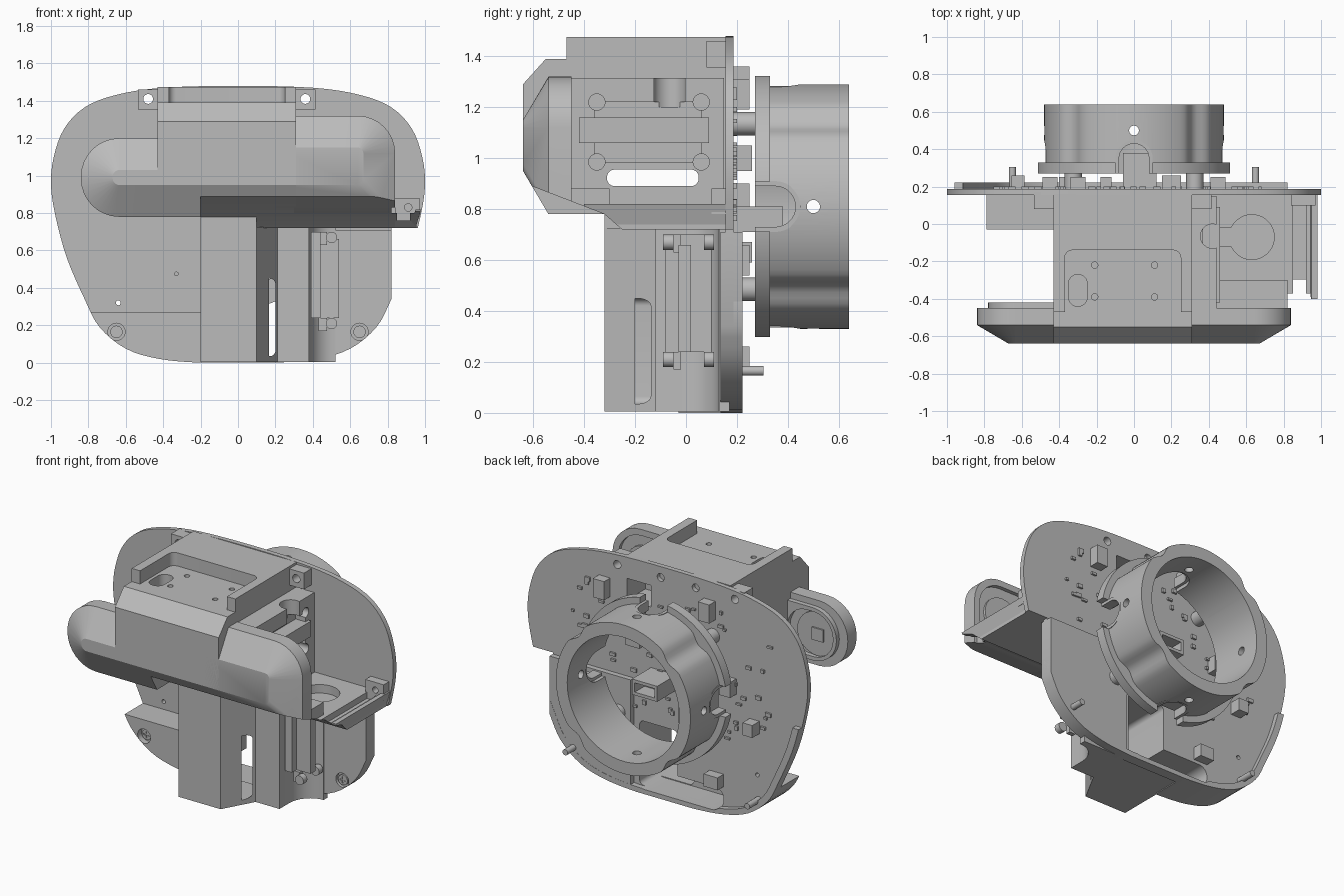
import bpy, bmesh, math, random
from mathutils import Vector, Matrix

if "Cube" in bpy.data.objects:
    bpy.data.objects.remove(bpy.data.objects["Cube"])
random.seed(4)
grey = bpy.data.materials.new("plain grey")
grey.use_nodes = True
grey.diffuse_color = (0.5, 0.5, 0.5, 1)
grey.node_tree.nodes["Principled BSDF"].inputs["Base Color"].default_value = (0.5, 0.5, 0.5, 1)
parts = []


def make(name, bm):
    bmesh.ops.recalc_face_normals(bm, faces=bm.faces)
    mesh = bpy.data.meshes.new(name)
    bm.to_mesh(mesh)
    bm.free()
    mesh.materials.append(grey)
    obj = bpy.data.objects.new(name, mesh)
    bpy.context.collection.objects.link(obj)
    parts.append(obj)
    return obj


def loft(name, rings):
    bm = bmesh.new()
    rows = [[bm.verts.new(p) for p in ring] for ring in rings]
    n = len(rows[0])
    for a, b in zip(rows, rows[1:]):
        for i in range(n):
            bm.faces.new((a[i], a[(i + 1) % n], b[(i + 1) % n], b[i]))
    bm.faces.new(rows[0])
    bm.faces.new(rows[-1])
    return make(name, bm)


def prism(name, pts, lo, hi, axis="y"):
    place = {"x": lambda p, t: (t, p[0], p[1]),
             "y": lambda p, t: (p[0], t, p[1]),
             "z": lambda p, t: (p[0], p[1], t)}[axis]
    return loft(name, [[place(p, t) for p in pts] for t in (lo, hi)])


def box(name, x0, x1, y0, y1, z0, z1):
    return prism(name, [(x0, y0), (x1, y0), (x1, y1), (x0, y1)], z0, z1, "z")


def cyl(name, centre, r, depth, axis="y", segments=24):
    turn = {"x": Matrix.Rotation(math.pi / 2, 4, "Y"),
            "y": Matrix.Rotation(math.pi / 2, 4, "X"), "z": Matrix()}[axis]
    bm = bmesh.new()
    bmesh.ops.create_cone(bm, cap_ends=True, segments=segments, radius1=r, radius2=r,
                          depth=depth, matrix=Matrix.Translation(centre) @ turn)
    return make(name, bm)


def cut(obj, *cutters, op="DIFFERENCE", keep=False):
    for c in cutters:
        mod = obj.modifiers.new("cut", "BOOLEAN")
        mod.operation, mod.solver, mod.object = op, "EXACT", c
    bpy.context.view_layer.update()
    graph = bpy.context.evaluated_depsgraph_get()
    mesh = bpy.data.meshes.new_from_object(obj.evaluated_get(graph))
    obj.modifiers.clear()
    obj.data = mesh
    if not keep:
        drop(*cutters)


def drop(*objs):
    for o in objs:
        parts.remove(o)
        bpy.data.objects.remove(o)


def rounded(x0, x1, z0, z1, radii, n=8):
    # corner order: bottom left, bottom right, top right, top left
    pts = []
    corners = [(x0, z0, 1, 1), (x1, z0, -1, 1), (x1, z1, -1, -1), (x0, z1, 1, -1)]
    for k, ((x, z, sx, sz), r) in enumerate(zip(corners, radii)):
        for i in range(n + 1):
            a = math.pi + (k + i / n) * math.pi / 2
            pts.append((x + sx * r + r * math.cos(a), z + sz * r + r * math.sin(a)))
    return pts


def slot(name, x0, x1, y0, y1, z0, z1):
    r = min(x1 - x0, y1 - y0) / 2 - 0.001
    return prism(name, rounded(x0, x1, y0, y1, [r] * 4), z0, z1, "z")


# Egg-shaped outline shared by the rear plates
half = [(0, 1.48), (0.4, 1.47), (0.65, 1.432), (0.82, 1.365), (0.93, 1.25), (0.985, 1.1),
        (1, 0.95), (0.975, 0.78), (0.915, 0.56), (0.82, 0.34), (0.74, 0.19), (0.6, 0.075),
        (0.42, 0.02), (0.2, 0), (0, 0)]
ctrl = [Vector(p) for p in half + [(-x, z) for x, z in half[-2:0:-1]]]
outline = []
for i in range(len(ctrl)):
    a, b, c, d = (ctrl[(i + k) % len(ctrl)] for k in (-1, 0, 1, 2))
    for t in (0, 0.25, 0.5, 0.75):
        p = b + (c - a) * t / 2 + (a * 2 - b * 5 + c * 4 - d) * t * t / 2 + (b * 3 - a - c * 3 + d) * t ** 3 / 2
        outline.append((p.x, max(0, p.y)))
inner = [(x * 0.955, 0.74 + (z - 0.74) * 0.955) for x, z in outline]

side_cut = box("side_cutter", 0.82, 1.2, -1, 1, -0.5, 0.72)
plate = prism("back_plate", outline, 0.155, 0.187)
rim = prism("lower_rim", outline, 0.157, 0.222)
cut(rim, prism("rim_hole", inner, 0.1, 0.3), box("rim_top", -2, 2, -1, 1, 0.71, 2))
slab = prism("lower_slab", outline, 0.135, 0.221)
cut(slab, box("slab_area", 0.24, 1, -1, 1, -1, 0.71), op="INTERSECT")
ledge = prism("lower_ledge", outline, -0.03, 0.16)
cut(ledge, box("ledge_area", -1, -0.19, -1, 1, -1, 0.27), op="INTERSECT")
for obj in (plate, rim, slab):
    cut(obj, side_cut, keep=True)
drop(side_cut)
cut(plate, *[cyl("plate_hole", (x, 0.17, z), r, 0.1) for x, z, r in
             ((-0.2, 1.41, 0.025), (0.05, 1.41, 0.025), (-0.48, 1.41, 0.026), (0.36, 1.41, 0.026),
              (-0.64, 0.32, 0.013), (-0.33, 0.475, 0.01))])

# Column under the housing with a concave flank and an upright mount
flank = [(0.52 - 0.14 * math.sin(a), -0.02 + 0.15 * math.cos(a)) for a in
         (math.pi / 2 * (1 - i / 8) for i in range(9))]
column = prism("column", [(-0.2, -0.32), (0.1, -0.32), (0.21, -0.12), (0.38, -0.12)] + flank +
               [(0.52, 0.17), (-0.2, 0.17)], 0.005, 0.78, "z")
cut(column, box("column_shoulder", 0.1, 1, -1, 0.15, 0.725, 1))
box("mount_bar", 0.43, 0.54, -0.03, 0.02, 0.24, 0.66)
box("mount_back", 0.39, 0.44, -0.08, 0.1, 0.24, 0.7)
for z in (0.2, 0.66):
    box("mount_clip", 0.43, 0.475, -0.05, -0.02, z - 0.03, z + 0.04)
    for y in (-0.07, 0.09):
        cyl("mount_ear", (0.5, y, z + 0.01), 0.03, 0.04)

# Central housing with open tray on top
wedge = prism("wedge", [(-0.605, 0.89), (-0.32, 0.78), (-0.25, 0.719), (-0.6, 0.4), (-0.9, 0.89)],
              -0.2, 1.2, "x")
housing = prism("housing", [(0.16, 0.72), (-0.25, 0.72), (-0.32, 0.78), (-0.54, 0.78), (-0.64, 0.95),
                            (-0.64, 1.29), (-0.55, 1.39), (-0.47, 1.39), (-0.47, 1.475), (0.16, 1.475)],
                -0.43, 0.31, "x")
tray = prism("tray", rounded(-0.37, 0.25, -0.7, -0.14, [0, 0, 0.04, 0.04]), 1.39, 1.6, "z")
holes = [cyl("hole", (x, y, 1.39), 0.017, 0.1, "z", 16) for x in (-0.21, 0.11) for y in (-0.22, -0.39)]
cut(housing, tray, slot("tray_slot", -0.35, -0.25, -0.44, -0.27, 1.3, 1.5), *holes)
cut(housing, box("under_clip", -1, -0.2, -1, 1, 0, 0.78))
cut(housing, prism("side_slot", rounded(-0.31, 0.05, 0.89, 0.955, [0.03] * 4), -1, 1, "x"))

# Cavities open at the rear
low_cavity = prism("low_cavity", rounded(-0.4, 0.2, 0.03, 0.16, [0.06] * 4), 0.02, 0.4)
tall_cavity = prism("tall_cavity", rounded(-0.07, 0.2, 0.035, 0.45, [0.03] * 4), -0.2, 0.4)
top_cavity = box("top_cavity", 0.12, 0.29, 0.0, 0.4, 1.2, 1.34)
for obj in (plate, rim, ledge, column, housing):
    cut(obj, low_cavity, tall_cavity, top_cavity, keep=True)
drop(low_cavity, tall_cavity, top_cavity)


# Bevelled wings
def wing(name, x_in, x_out, z0, z1, r, r_low):
    def ring(y, d):
        s = 1 if x_out > x_in else -1
        hi_r, lo_r = max(r - d, 0.03), max(r_low - d, 0.03)
        lo, hi = sorted((x_in, x_out - s * d))
        radii = [0, lo_r, hi_r, 0] if s > 0 else [lo_r, 0, 0, hi_r]
        return [(x, y, z) for x, z in rounded(lo, hi, z0 + d, z1 - d, radii)]
    return loft(name, [ring(-0.45, 0), ring(-0.54, 0), ring(-0.64, 0.17)])


left_wing = wing("round_wing", -0.3, -0.84, 0.78, 1.2, 0.205, 0.205)
cyl("wing_board", (-0.63, -0.445, 0.99), 0.14, 0.02, segments=32)
box("wing_chip", -0.68, -0.6, -0.445, -0.425, 0.95, 1.03)
right_wing = wing("square_wing", 0.2, 0.84, 0.78, 1.32, 0.2, 0.03)
cut(right_wing, prism("wing_hollow", rounded(0.44, 0.8, 0.92, 1.28, [0.02, 0.02, 0.17, 0.02]), -0.475, -0.3))
cyl("wing_board", (0.62, -0.47, 1.08), 0.13, 0.02, segments=32)
wing_lip = prism("wing_lip", rounded(-0.78, -0.42, 0.82, 1.16, [0.17, 0, 0, 0.17]), -0.455, -0.42)
cut(wing_lip, prism("lip_hole", rounded(-0.755, -0.43, 0.845, 1.135, [0.14] * 4), -0.6, -0.3))

# Side shelf with keyhole recess and a bent outer tip
shelf = box("shelf", 0.1, 0.84, -0.46, 0.16, 0.72, 0.8)
cut(shelf, cyl("key_round", (0.63, -0.07, 0.8), 0.12, 0.11, "z", 40),
    slot("key_slot", 0.36, 0.6, -0.12, -0.02, 0.745, 0.86))
tip = box("shelf_tip", 0.82, 0.955, -0.4, 0.16, 0.72, 0.8)
cut(tip, box("tip_dip", 0.85, 0.92, -1, 0.1, 0.76, 1))
edge = prism("shelf_edge", [(0.92, 0.74), (0.955, 0.74), (0.98, 0.82), (0.95, 0.82)], -0.4, 0.16)
step = box("shelf_step", 0.44, 0.82, -0.46, -0.3, 0.79, 0.88)

# Mount on the side of the housing
mount = box("side_mount", 0.3, 0.44, -0.46, 0.15, 0.79, 1.315)
ears = [cyl("ear", (0.42, y, z), 0.032, 0.12, "x") for y in (-0.35, 0.06) for z in (0.985, 1.22)]
cut(mount, box("mount_recess", 0.37, 0.6, -0.36, 0.06, 0.985, 1.22),
    prism("mount_slot", rounded(-0.31, 0.05, 0.89, 0.955, [0.03] * 4), 0, 1, "x"),
    cyl("mount_scoop", (0.42, -0.065, 1.35), 0.065, 0.3, "z"), *ears)
box("side_bar", 0.36, 0.46, -0.42, 0.09, 1.06, 1.16)
for obj in (housing, right_wing, shelf, tip, step, edge, mount):
    cut(obj, wedge, keep=True)
drop(wedge)
lug = box("shelf_lug", 0.84, 0.97, 0.1, 0.16, 0.78, 0.88)
cut(lug, cyl("lug_hole", (0.91, 0.12, 0.83), 0.02, 0.2))

# Screw bosses and corner screws
for x in (-0.48, 0.36):
    boss = box("screw_boss", x - 0.055, x + 0.055, 0.08, 0.17, 1.355, 1.46)
    cut(boss, cyl("boss_hole", (x, 0.1, 1.41), 0.026, 0.3))
cut(ledge, cyl("screw_well", (-0.65, -0.02, 0.165), 0.046, 0.06))
cut(slab, cyl("screw_well", (0.65, 0.13, 0.165), 0.046, 0.05))
for x, y in ((-0.65, 0.005), (0.65, 0.15)):
    screw = cyl("screw", (x, y, 0.165), 0.033, 0.02)
    cut(screw, box("cross_a", x - 0.02, x + 0.02, y - 0.1, y - 0.004, 0.16, 0.17),
        box("cross_b", x - 0.005, x + 0.005, y - 0.1, y - 0.004, 0.145, 0.185))
    cyl("rear_pin", (x, 0.24, 0.165), 0.019, 0.13)

# Rear tube: fluted wall, flange, arched notches with lips and cross holes
ZC = 0.81
wall = []
for i in range(128):
    a = i / 128 * math.tau
    off = abs((a % (math.pi / 2)) - math.pi / 4) / 0.2
    r = 0.48 - 0.015 * (1 + math.cos(math.pi * min(off, 1)))
    wall.append((r * math.cos(a), ZC + r * math.sin(a)))
tube = prism("rear_tube", wall, 0.32, 0.64)
flange = cyl("tube_flange", (0, 0.3, ZC), 0.522, 0.06, segments=128)


def arch(r):
    arc = [(r * math.cos(a), 0.35 + r * math.sin(a)) for a in (math.pi * i / 16 for i in range(17))]
    return [(r, 0.27)] + arc + [(-r, 0.27)]


cutters = [cyl("bore", (0, 0.45, ZC), 0.4, 1, segments=96),
           cyl("cross_z", (0, 0.5, ZC), 0.026, 2, "z"), cyl("cross_x", (0, 0.5, ZC), 0.026, 2, "x")]
for k, start in enumerate((0.3, 0.3, 0.42, 0.42)):
    spin = Matrix.Translation((0, 0, ZC)) @ Matrix.Rotation(k * math.pi / 2, 4, "Y")
    notch = prism("notch", [(u, y - 0.03 if y < 0.3 else y) for u, y in arch(0.098)], start, 0.8, "z")
    lip = prism("notch_lip", arch(0.1) + arch(0.08)[::-1], 0.41, 0.474, "z")
    notch.matrix_world = lip.matrix_world = spin
    cutters.append(notch)
for obj in (tube, flange):
    cut(obj, *cutters, keep=True)
drop(*cutters)
for sx in (-1, 1):
    for sz in (-1, 1):
        cyl("tube_post", (sx * 0.325, 0.23, ZC + sz * 0.325), 0.046, 0.1)

# Connectors and small chips on the back
plug = box("main_connector", -0.06, 0.12, 0.18, 0.38, 0.71, 0.81)
cut(plug, box("plug_hole", -0.04, 0.1, 0.28, 0.5, 0.73, 0.79))
for x, z, w, h, d in ((-0.62, 0.63, 0.07, 0.08, 0.05), (-0.45, 0.85, 0.08, 0.1, 0.04),
                      (0.45, 1.25, 0.08, 0.12, 0.04), (-0.3, 1.3, 0.08, 0.12, 0.04),
                      (-0.35, 0.22, 0.1, 0.08, 0.04), (0.2, 1.0, 0.1, 0.1, 0.05),
                      (-0.15, 0.6, 0.06, 0.12, 0.04)):
    box("connector", x - w / 2, x + w / 2, 0.18, 0.21 + d, z - h / 2, z + h / 2)
for i in range(70):
    x, z = random.uniform(-0.75, 0.72), random.uniform(0.5, 1.3)
    w, h = random.uniform(0.008, 0.02), random.uniform(0.006, 0.014)
    box("chip", x - w, x + w, 0.18, 0.2, z - h, z + h)

for obj in parts:
    bpy.ops.object.select_all(action="DESELECT")
    obj.select_set(True)
    bpy.context.view_layer.objects.active = obj
    bpy.ops.object.shade_smooth_by_angle(angle=math.radians(30))
